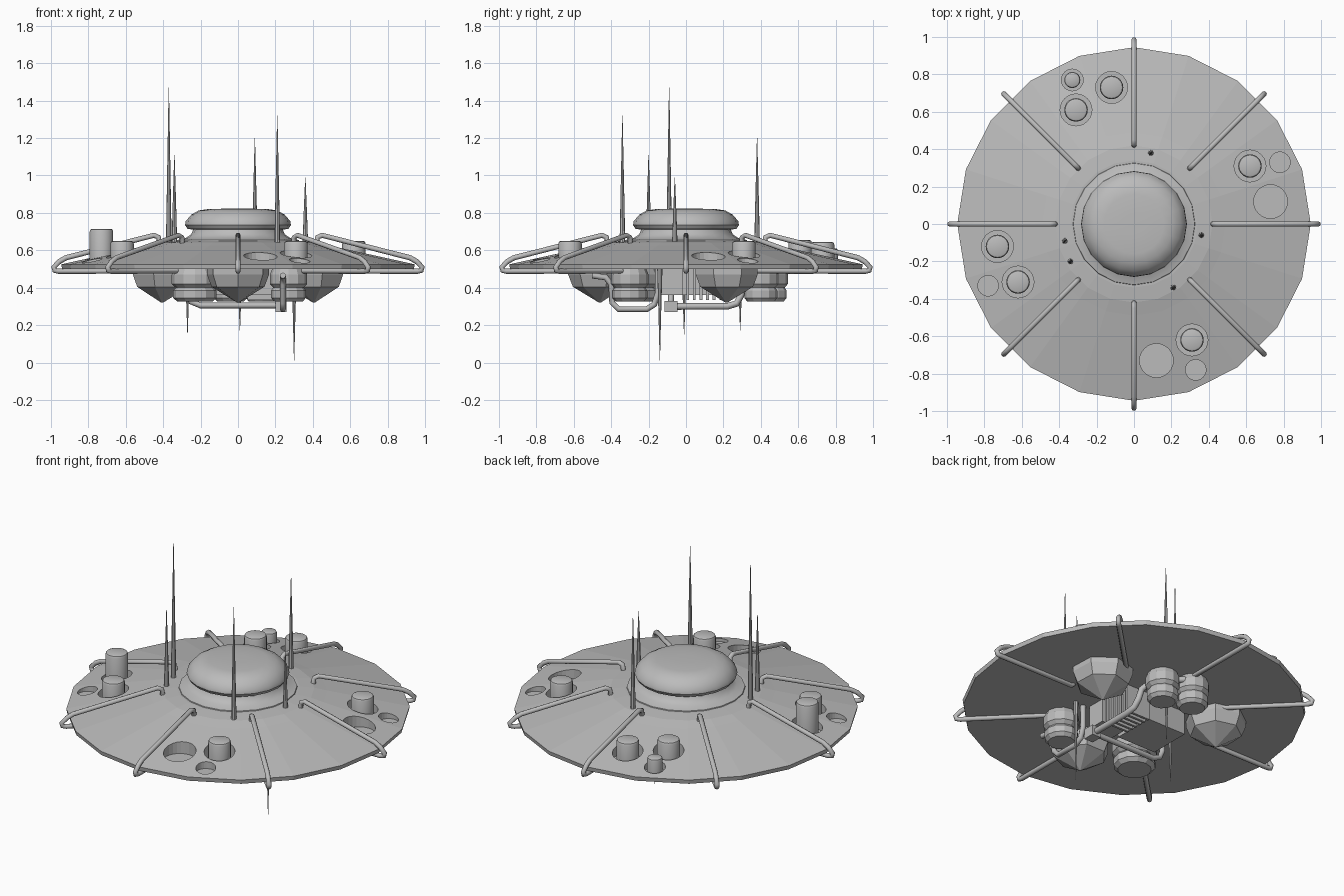
import bpy, bmesh, math
from mathutils import Vector

old = bpy.data.objects.get("Cube")
if old:
    bpy.data.objects.remove(old, do_unlink=True)

# Single grey metal for everything
grey = bpy.data.materials.new("hull grey")
grey.use_nodes = True
GREY = (0.5, 0.5, 0.5, 1)
grey.diffuse_color = GREY
grey.node_tree.nodes["Principled BSDF"].inputs["Base Color"].default_value = GREY


def link(name, data):
    ob = bpy.data.objects.new(name, data)
    bpy.context.collection.objects.link(ob)
    data.materials.append(grey)
    return ob


def lathe(name, profile, sides, at=(0, 0), turn=0.0, smooth=False):
    """Revolve (radius, z) points about a vertical axis, capping both ends."""
    bm = bmesh.new()
    rings = []
    for r, z in profile:
        ring = []
        for i in range(sides):
            a = turn + math.tau * i / sides
            ring.append(bm.verts.new((at[0] + r * math.cos(a), at[1] + r * math.sin(a), z)))
        rings.append(ring)
    for a, b in zip(rings, rings[1:]):
        for i in range(sides):
            j = (i + 1) % sides
            bm.faces.new((a[i], a[j], b[j], b[i]))
    bm.faces.new(rings[0][::-1])
    bm.faces.new(rings[-1])
    bmesh.ops.recalc_face_normals(bm, faces=bm.faces)
    me = bpy.data.meshes.new(name)
    bm.to_mesh(me)
    bm.free()
    ob = link(name, me)
    if smooth:
        bpy.ops.object.select_all(action='DESELECT')
        ob.select_set(True)
        bpy.context.view_layer.objects.active = ob
        bpy.ops.object.shade_smooth_by_angle(angle=math.radians(40))
    return ob


def box(name, centre, size):
    bm = bmesh.new()
    bmesh.ops.create_cube(bm, size=1)
    for v in bm.verts:
        v.co = Vector([c + s * p for c, s, p in zip(centre, size, v.co)])
    me = bpy.data.meshes.new(name)
    bm.to_mesh(me)
    bm.free()
    return link(name, me)


def pipe(name, points, radius):
    cu = bpy.data.curves.new(name, 'CURVE')
    cu.dimensions = '3D'
    cu.bevel_depth = radius
    cu.bevel_resolution = 2
    cu.use_fill_caps = True
    sp = cu.splines.new('POLY')
    sp.points.add(len(points) - 1)
    for p, co in zip(sp.points, points):
        p.co = (*co, 1)
    return link(name, cu)


# Saucer hull
hull = lathe("hull", [(0.94, 0.5), (0.945, 0.525), (0.49, 0.625), (0.42, 0.642),
                      (0.34, 0.65)], 20)

# Round wells in the hull: x, y, well radius, knob top (0 = empty well)
wells = [(-0.33, 0.77, 0.058, 0.61), (-0.12, 0.73, 0.085, 0.645), (-0.31, 0.61, 0.085, 0.655),
         (0.62, 0.31, 0.085, 0.65), (0.78, 0.33, 0.055, 0), (0.73, 0.12, 0.09, 0),
         (-0.73, -0.12, 0.085, 0.715), (-0.78, -0.33, 0.055, 0), (-0.62, -0.31, 0.085, 0.65),
         (0.31, -0.62, 0.085, 0.65), (0.12, -0.73, 0.09, 0), (0.33, -0.78, 0.055, 0)]
FLOOR = 0.515
for x, y, r, top in wells:
    cutter = lathe("well_cutter", [(r, FLOOR), (r, 0.8)], 24, (x, y))
    cutter.hide_render = True
    mod = hull.modifiers.new("well", 'BOOLEAN')
    mod.operation = 'DIFFERENCE'
    mod.solver = 'EXACT'
    mod.object = cutter
    bpy.context.view_layer.objects.active = hull
    bpy.ops.object.modifier_apply(modifier=mod.name)
    bpy.data.objects.remove(cutter, do_unlink=True)
    if top:
        k = r * 0.74
        lathe("knob", [(k, FLOOR), (k, top - 0.014), (k * 0.93, top - 0.004), (k * 0.78, top)],
              20, (x, y), smooth=True)

# Collar, neck and domed cap
lathe("collar_and_dome", [(0.33, 0.64), (0.325, 0.655), (0.28, 0.665), (0.25, 0.685), (0.24, 0.71),
                          (0.27, 0.715), (0.283, 0.735), (0.28, 0.755), (0.25, 0.79),
                          (0.21, 0.813), (0.16, 0.82), (0.06, 0.823)], 20, smooth=True)

# Eight rails wrapping over the rim
rail = [(0.42, 0.63), (0.425, 0.67), (0.45, 0.68), (0.92, 0.56), (0.955, 0.54),
        (0.985, 0.51), (0.98, 0.492), (0.96, 0.488), (0.45, 0.488), (0.43, 0.51)]
for i in range(8):
    a = math.tau * i / 8
    pipe("rim_rail", [(r * math.cos(a), r * math.sin(a), z) for r, z in rail], 0.014)

# Antennas above and below: x, y, tip height
for x, y, tip in [(0.09, 0.38, 1.2), (-0.37, -0.09, 1.47), (-0.34, -0.2, 1.11),
                  (0.36, -0.06, 0.99), (0.21, -0.34, 1.32)]:
    lathe("antenna", [(0.016, 0.6), (0.009, 0.64 + 0.45 * (tip - 0.64)), (0.001, tip)], 8, (x, y))
for x, y, tip in [(0.3, -0.14, 0.01), (0.01, 0.29, 0.17), (-0.27, -0.01, 0.15)]:
    lathe("lower_antenna", [(0.014, 0.5), (0.007, 0.5 * (tip + 0.5)), (0.001, tip)], 8, (x, y))

# Faceted pods under the hull
for deg in (28, 152, 270):
    a = math.radians(deg)
    lathe("pod", [(0.17, 0.505), (0.17, 0.47), (0.145, 0.405), (0.005, 0.32)], 7,
          (0.46 * math.cos(a), 0.46 * math.sin(a)), a)

# Ribbed tanks under the hull
tank = [(0.85, 0.505), (1, 0.47), (1, 0.42), (0.82, 0.4), (0.93, 0.385), (0.93, 0.345), (0.75, 0.325)]
for x, y, r in [(0.27, -0.3, 0.1), (-0.23, -0.27, 0.125), (0.13, 0.4, 0.095), (-0.04, 0.45, 0.095)]:
    lathe("tank", [(r * k, z) for k, z in tank], 12, (x, y))

# Machinery housing, cooling fins and junction block
box("housing", (-0.1, 0.03, 0.43), (0.26, 0.26, 0.14))
box("side_housing", (0.13, -0.075, 0.43), (0.16, 0.11, 0.14))
for i in range(6):
    box("cooling_fin", (0.13, 0.01 + 0.035 * i, 0.42), (0.16, 0.014, 0.17))
box("junction_block", (0.23, -0.08, 0.3), (0.06, 0.07, 0.06))

# Underside plumbing
pipe("rear_pipe", [(0.23, -0.08, 0.3), (0.23, 0.22, 0.3), (0.225, 0.27, 0.315), (0.215, 0.295, 0.36),
                   (0.205, 0.31, 0.42), (0.18, 0.35, 0.45), (0.1, 0.44, 0.46), (0, 0.5, 0.47)], 0.018)
pipe("loop_pipe", [(0.24, -0.5, 0.465), (0.24, -0.43, 0.455), (0.24, -0.4, 0.42), (0.24, -0.395, 0.32),
                   (0.24, -0.36, 0.285), (0.24, -0.21, 0.285), (0.24, -0.17, 0.31),
                   (0.24, -0.15, 0.37), (0.24, -0.15, 0.51)], 0.016)
pipe("cross_pipe", [(0.22, -0.08, 0.305), (-0.2, -0.08, 0.305), (-0.25, -0.08, 0.325),
                    (-0.27, -0.08, 0.37), (-0.27, -0.08, 0.51)], 0.016)
